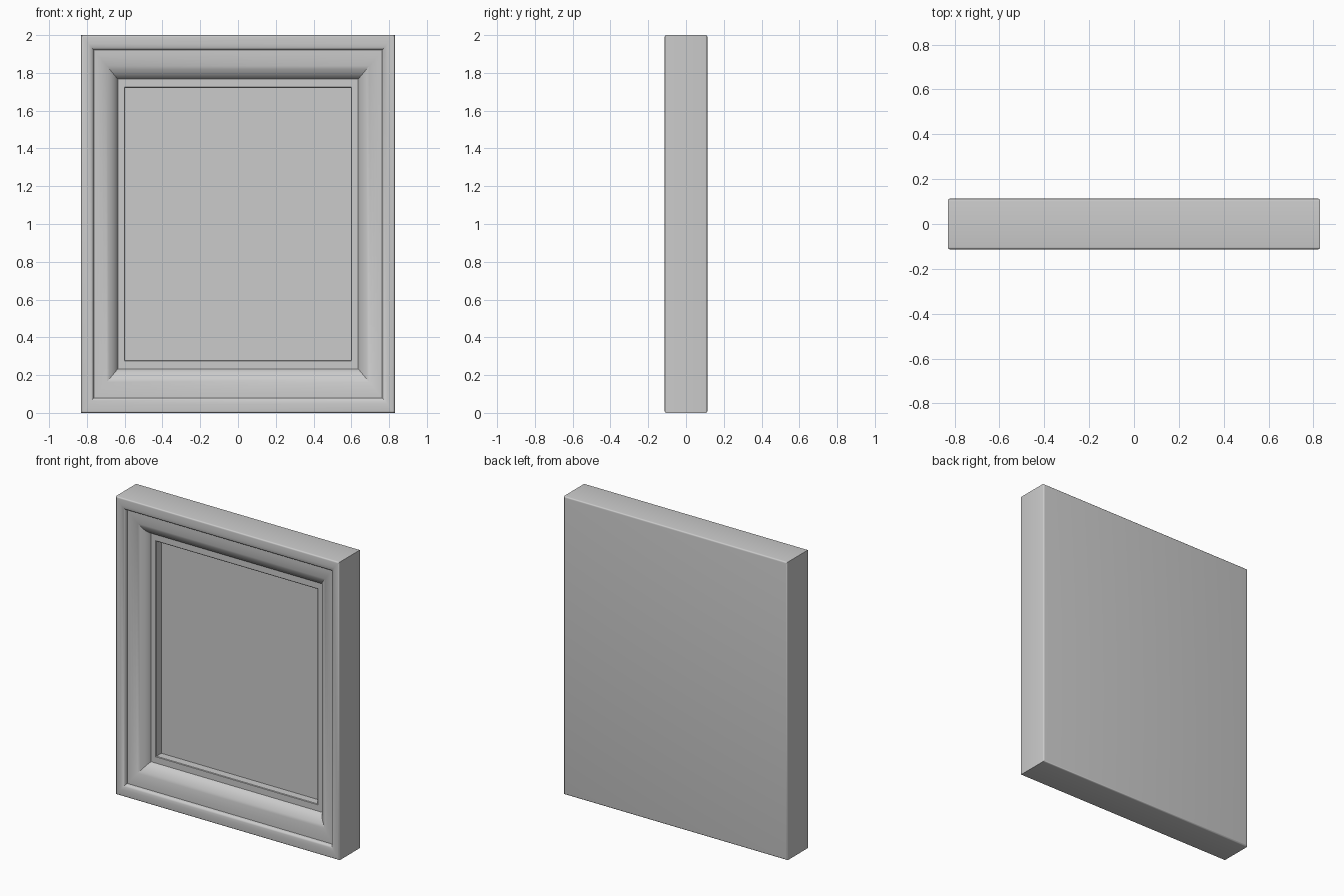
import bpy
import bmesh
import math

if "Cube" in bpy.data.objects:
    bpy.data.objects.remove(bpy.data.objects["Cube"])

W, H = 0.83, 1.0      # half width, half height
FRONT, BACK = -0.113, 0.113

# Single grey material
grey = bpy.data.materials.new("plain grey")
grey.diffuse_color = (0.6, 0.6, 0.6, 1)
grey.use_nodes = True
grey.node_tree.nodes["Principled BSDF"].inputs["Base Color"].default_value = grey.diffuse_color


def build(name, rings, cap_first, cap_last):
    """Bridge concentric rectangles given as (half width, half height, y)."""
    bm = bmesh.new()
    loops = []
    for hw, hh, y in rings:
        loops.append([bm.verts.new((sx * hw, y, H + sz * hh))
                      for sx, sz in ((-1, -1), (1, -1), (1, 1), (-1, 1))])
    for a, b in zip(loops, loops[1:]):
        for i in range(4):
            j = (i + 1) % 4
            bm.faces.new((a[i], a[j], b[j], b[i]))
    if cap_first:
        bm.faces.new(loops[0])
    if cap_last:
        bm.faces.new(loops[-1])
    bmesh.ops.recalc_face_normals(bm, faces=bm.faces)
    mesh = bpy.data.meshes.new(name)
    bm.to_mesh(mesh)
    bm.free()
    mesh.materials.append(grey)
    obj = bpy.data.objects.new(name, mesh)
    bpy.context.collection.objects.link(obj)
    bpy.context.view_layer.objects.active = obj
    obj.select_set(True)
    bpy.ops.object.shade_smooth_by_angle(angle=math.radians(32))
    obj.select_set(False)
    return obj


def inset(d, y):
    return (W - d, H - d, y)


def scaled(s, depth):
    return (W * s, H * s, FRONT + depth)


# Outer body with small rounded edges, back to front
r = 0.01
rings = []
for k in range(5):
    t = math.pi / 2 * k / 4
    rings.append(inset(r - r * math.sin(t), BACK - r + r * math.cos(t)))
for k in range(5):
    t = math.pi / 2 * k / 4
    rings.append(inset(r - r * math.cos(t), FRONT + r - r * math.sin(t)))

# Rounded outer lip falling into a narrow groove
for k in range(1, 7):
    t = math.pi / 2 * k / 6
    rings.append(scaled(0.965 - 0.043 * math.sin(t), 0.02 * (1 - math.cos(t))))
rings.append(scaled(0.92, 0.03))

# Convex moulding sloping down to the inner band
for k in range(0, 11):
    t = math.radians(78) * k / 10
    rings.append(scaled(0.917 - 0.150 * math.sin(t) / math.sin(math.radians(78)),
                        0.03 + 0.07 * (1 - math.cos(t)) / (1 - math.cos(math.radians(78)))))

# Flat inner band and step down to the recessed panel
rings.append(scaled(0.725, 0.10))
rings.append(scaled(0.721, 0.103))
rings.append(scaled(0.721, 0.155))

build("picture_frame", rings, True, True)
